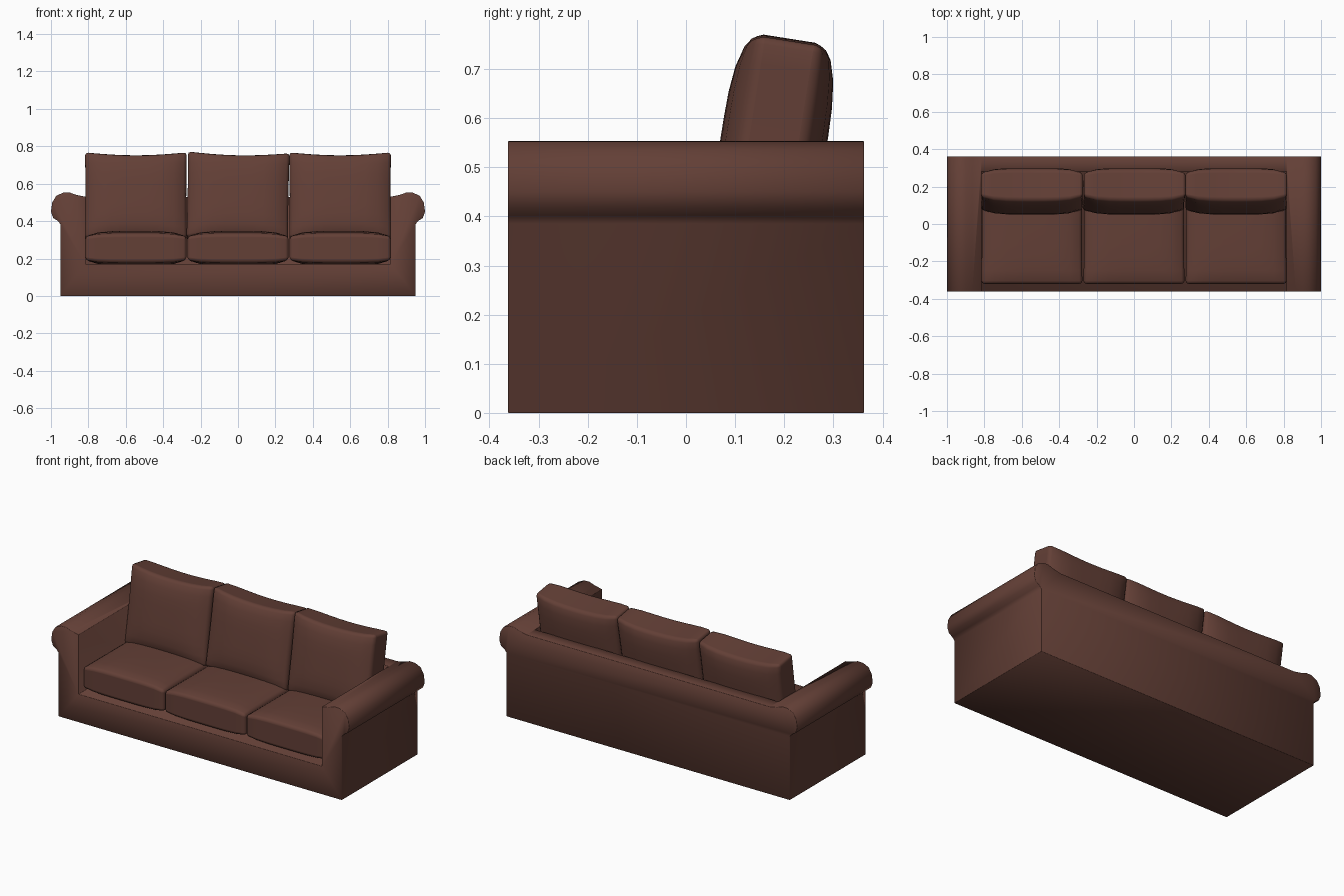
import bpy, bmesh, math

if "Cube" in bpy.data.objects:
    bpy.data.objects.remove(bpy.data.objects["Cube"])

leather = bpy.data.materials.new("brown_leather")
leather.diffuse_color = (0.125, 0.05, 0.037, 1)
leather.use_nodes = True
leather.node_tree.nodes["Principled BSDF"].inputs["Base Color"].default_value = leather.diffuse_color


def add_object(name, bm):
    bmesh.ops.recalc_face_normals(bm, faces=bm.faces)
    mesh = bpy.data.meshes.new(name)
    bm.to_mesh(mesh)
    bm.free()
    ob = bpy.data.objects.new(name, mesh)
    bpy.context.collection.objects.link(ob)
    mesh.materials.append(leather)
    return ob


def apply_and_smooth(ob, angle):
    bpy.ops.object.select_all(action='DESELECT')
    ob.select_set(True)
    bpy.context.view_layer.objects.active = ob
    for m in list(ob.modifiers):
        bpy.ops.object.modifier_apply(modifier=m.name)
    bpy.ops.object.shade_smooth_by_angle(angle=math.radians(angle))


def bevel(ob, width, segments, angle):
    b = ob.modifiers.new("bevel", 'BEVEL')
    b.width, b.segments = width, segments
    b.limit_method, b.angle_limit = 'ANGLE', math.radians(angle)


# Frame: rolled-arm front profile extruded over the depth
half = [(0.95, 0.0), (0.95, 0.385), (0.965, 0.402), (0.988, 0.417), (1.0, 0.45),
        (0.993, 0.50), (0.972, 0.535), (0.935, 0.552), (0.90, 0.553),
        (0.865, 0.54), (0.815, 0.53)]
outline = half + [(-x, z) for x, z in reversed(half)]
bm = bmesh.new()
face = bm.faces.new([bm.verts.new((x, -0.362, z)) for x, z in outline])
ext = bmesh.ops.extrude_face_region(bm, geom=[face])
for v in ext["geom"]:
    if isinstance(v, bmesh.types.BMVert):
        v.co.y = 0.362
frame = add_object("sofa_frame", bm)

# Seat well cut between the arms
bm = bmesh.new()
bmesh.ops.create_cube(bm, size=1)
for v in bm.verts:
    v.co = (v.co.x * 1.632, -0.36 + v.co.y * 1.28, 0.67 + v.co.z)
cutter = add_object("well_cutter", bm)
cutter.hide_render = True
cut = frame.modifiers.new("well", 'BOOLEAN')
cut.object, cut.operation, cut.solver = cutter, 'DIFFERENCE', 'EXACT'
bevel(frame, 0.017, 1, 50)
apply_and_smooth(frame, 60)
bpy.data.objects.remove(cutter)


def cushion(name, half_size, edge, pinch, loc, rot, soft):
    """Pillow: u, v span the panel, w is the thickness, crowned in the middle."""
    a, b, c = half_size
    bm = bmesh.new()
    bmesh.ops.create_cube(bm, size=2)
    bmesh.ops.subdivide_edges(bm, edges=bm.edges[:], cuts=7, use_grid_fill=True)
    for vert in bm.verts:
        u, v, w = vert.co
        crown = edge + (1 - edge) * (1 - u ** 4) ** 0.8 * (0.45 + 0.55 * (1 - v ** 4))
        vert.co = (a * u * (1 - 0.01 * (1 - v * v)),
                   b * v * (1 - pinch * (1 - u * u)),
                   c * w * crown)
    ob = add_object(name, bm)
    ob.location, ob.rotation_euler = loc, rot
    bevel(ob, soft, 2, 50)
    apply_and_smooth(ob, 60)


# Three seat cushions and three leaning back cushions
for side, x, roll in (("left", -0.546, 0.0), ("middle", 0.0, 1.0), ("right", 0.546, 0.0)):
    cushion("seat_cushion_" + side, (0.27, 0.28, 0.092), 0.70, 0.0,
            (x, -0.04, 0.255), (0, 0, 0), 0.02)
    cushion("back_cushion_" + side, (0.272, 0.232, 0.108), 0.62, 0.08,
            (x, 0.175, 0.53), (math.radians(90 - 9), math.radians(roll), 0), 0.024)
